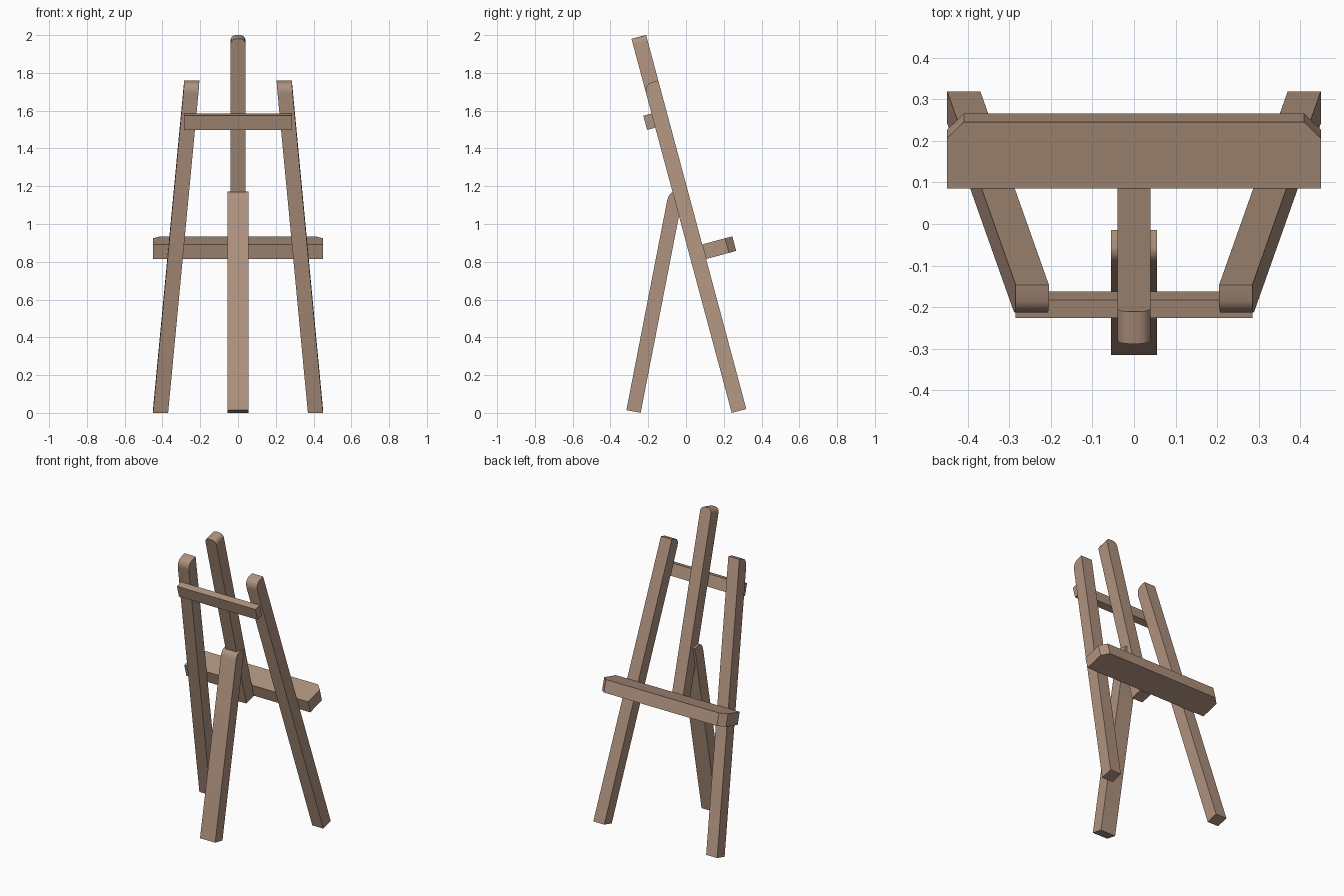
import bpy, bmesh, math

old = bpy.data.objects.get("Cube")
if old:
    bpy.data.objects.remove(old)

# One warm brown wood for everything
wood = bpy.data.materials.new("brown_wood")
wood.use_nodes = True
colour = (0.43, 0.29, 0.21, 1)
wood.diffuse_color = colour
wood.node_tree.nodes["Principled BSDF"].inputs["Base Color"].default_value = colour

FRAME_TILT, FRAME_Y = math.radians(15), 0.242
PROP_TILT, PROP_Y = math.radians(-11), -0.24


def prism(name, outline, axis, low, high, y, tilt, lean=None):
    """Extrude a 2D outline along one local axis (0 across, 1 depth, 2 length), then tilt it.
    lean = (offset at the foot, offset per unit of length) shears the part sideways."""
    bm = bmesh.new()
    rings = []
    for level in (low, high):
        ring = []
        for point in outline:
            co = list(point)
            co.insert(axis, level)
            if lean:
                co[0] += lean[0] + lean[1] * co[2]
            ring.append(bm.verts.new(co))
        rings.append(ring)
        bm.faces.new(ring)
    for i in range(len(outline)):
        j = (i + 1) % len(outline)
        bm.faces.new((rings[0][i], rings[0][j], rings[1][j], rings[1][i]))
    bmesh.ops.recalc_face_normals(bm, faces=bm.faces)
    mesh = bpy.data.meshes.new(name)
    bm.to_mesh(mesh)
    bm.free()
    mesh.materials.append(wood)
    obj = bpy.data.objects.new(name, mesh)
    bpy.context.collection.objects.link(obj)
    obj.location.y = y
    obj.rotation_euler.x = tilt
    bpy.ops.object.select_all(action="DESELECT")
    obj.select_set(True)
    bpy.context.view_layer.objects.active = obj
    bpy.ops.object.shade_smooth_by_angle(angle=math.radians(35))
    return obj


def arc(cx, cy, rx, ry, start, end, steps=4):
    """Elliptical arc points, angles in degrees."""
    angles = [math.radians(start + (end - start) * i / steps) for i in range(steps + 1)]
    return [(cx + rx * math.cos(a), cy + ry * math.sin(a)) for a in angles]


def rect(x0, x1, y0, y1):
    return [(x0, y0), (x1, y0), (x1, y1), (x0, y1)]


def post(front, back, top, rx, ry):
    """Side outline of a post with its top front edge rounded."""
    return [(front, 0), (back, 0), (back, top)] + arc(front + rx, top - ry, rx, ry, 90, 180)


# Two splayed legs, mirrored
for side, name in ((1, "left_leg"), (-1, "right_leg")):
    prism(name, post(0, 0.08, 1.80, 0.04, 0.05), 0, -0.04, 0.04,
          FRAME_Y, FRAME_TILT, lean=(side * 0.41, -side * 0.165 / 1.8))

# Central mast with rounded top
mast = [(-0.04, 0.82), (0.04, 0.82)]
mast += arc(0.01, 2.02, 0.03, 0.03, 0, 90) + arc(-0.01, 2.02, 0.03, 0.03, 90, 180)
prism("mast", mast, 1, 0, 0.08, FRAME_Y, FRAME_TILT)

# Canvas shelf with clipped outer corners
shelf = [(-0.45, 0.08), (0.45, 0.08), (0.45, 0.205), (0.41, 0.245), (-0.41, 0.245), (-0.45, 0.205)]
prism("shelf", shelf, 2, 0.822, 0.902, FRAME_Y, FRAME_TILT)

# Upper cross bar
prism("cross_bar", rect(-0.285, 0.285, -0.045, 0), 2, 1.563, 1.641, FRAME_Y, FRAME_TILT)

# Single prop leg
prism("prop_leg", post(-0.077, 0, 1.185, 0.035, 0.05), 0, -0.055, 0.055, PROP_Y, PROP_TILT)
